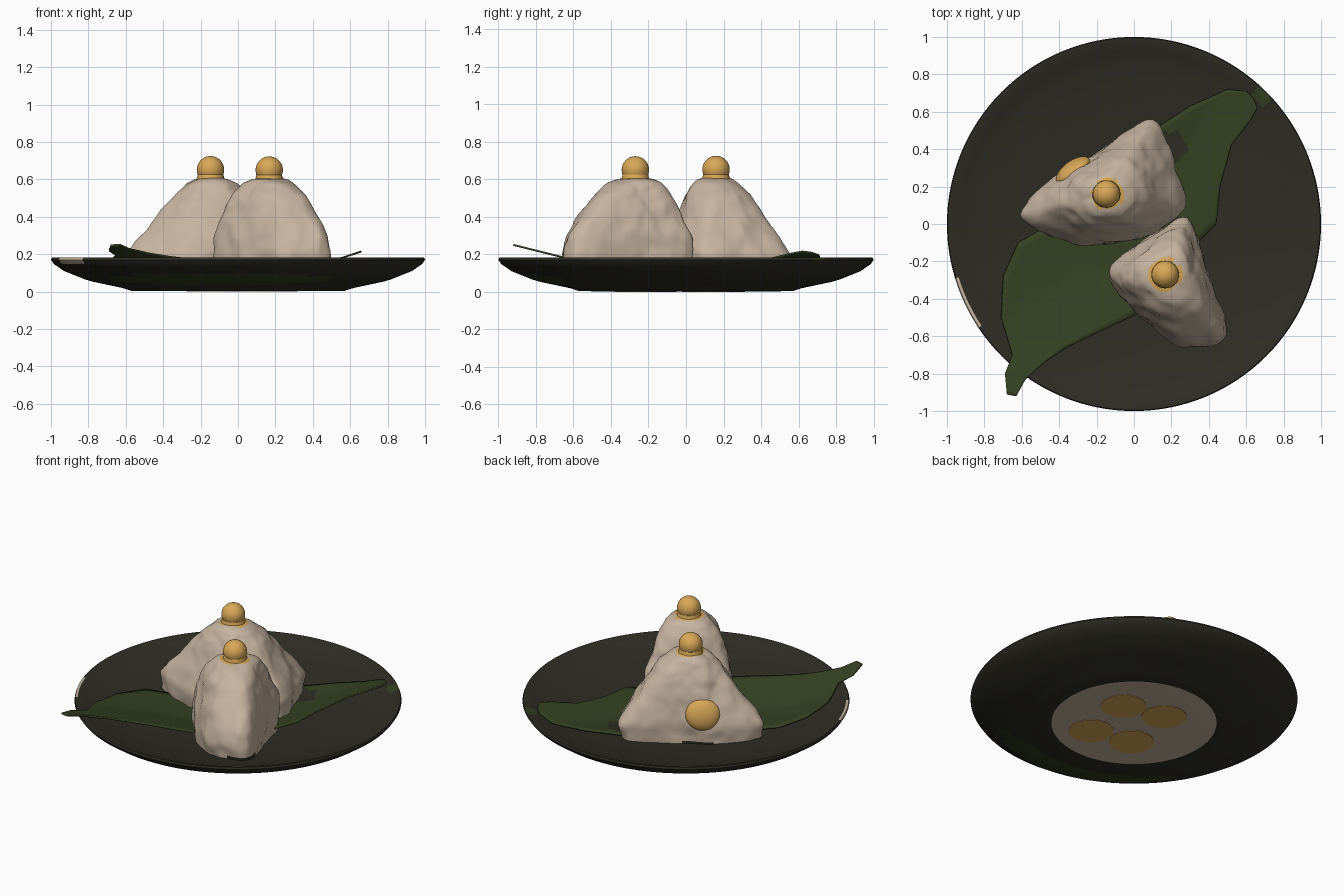
import bpy, bmesh, math
from mathutils import Vector, noise

if "Cube" in bpy.data.objects:
    bpy.data.objects.remove(bpy.data.objects["Cube"])


def material(name, rgb):
    lin = [((c / 255 + 0.055) / 1.055) ** 2.4 for c in rgb]
    m = bpy.data.materials.new(name)
    m.diffuse_color = (*lin, 1)
    m.use_nodes = True
    m.node_tree.nodes["Principled BSDF"].inputs["Base Color"].default_value = m.diffuse_color
    return m


RICE = material("rice_cream", (198, 180, 160))
GOLD = material("golden_yellow", (216, 168, 87))
LEAF = material("leaf_green", (52, 65, 34))
DISH = material("dark_stoneware", (46, 45, 36))


def make(name, verts, faces, mats, angle=40):
    me = bpy.data.meshes.new(name)
    me.from_pydata(verts, [], faces)
    for m in mats:
        me.materials.append(m)
    ob = bpy.data.objects.new(name, me)
    bpy.context.collection.objects.link(ob)
    bm = bmesh.new()
    bm.from_mesh(me)
    bmesh.ops.recalc_face_normals(bm, faces=bm.faces)
    bm.to_mesh(me)
    bm.free()
    bpy.ops.object.select_all(action='DESELECT')
    ob.select_set(True)
    bpy.context.view_layer.objects.active = ob
    bpy.ops.object.shade_smooth_by_angle(angle=math.radians(angle))
    return ob


def loft(rings):
    """Join closed rings; cap both ends with fans."""
    n = len(rings[0])
    verts = [p for r in rings for p in r]
    faces = []
    for k in range(len(rings) - 1):
        for i in range(n):
            j = (i + 1) % n
            faces.append((k * n + i, k * n + j, (k + 1) * n + j, (k + 1) * n + i))
    for start in (0, (len(rings) - 1) * n):
        c = sum((Vector(verts[start + i]) for i in range(n)), Vector()) / n
        verts.append(tuple(c))
        faces += [(start + i, start + (i + 1) % n, len(verts) - 1) for i in range(n)]
    return verts, faces


def lathe(profile, cx=0, cy=0, seg=32):
    return loft([[(cx + r * math.cos(i * math.tau / seg), cy + r * math.sin(i * math.tau / seg), z)
                  for i in range(seg)] for r, z in profile])


def lerp_table(table, t):
    for (a, va), (b, vb) in zip(table, table[1:]):
        if t <= b:
            return va + (vb - va) * max(0, (t - a) / (b - a))
    return table[-1][1]


# Plate: shallow round dish, lathe profile from underside to inside
INNER = [(0, 0.065), (0.3, 0.068), (0.5, 0.085), (0.7, 0.115), (0.85, 0.14), (0.93, 0.162), (0.98, 0.182)]
OUTER = [(0.57, 0.004), (0.62, 0.02), (0.8, 0.058), (0.93, 0.11), (0.985, 0.148), (1.0, 0.17)]
profile = [(0.25, 0.003), (0.505, 0.003)]
profile += [(r, lerp_table(OUTER, r)) for r in
            (0.57, 0.62, 0.66, 0.7, 0.74, 0.78, 0.82, 0.86, 0.9, 0.93, 0.96, 0.985, 1.0)]
profile += [(0.995, 0.182)] + INNER[:0:-1]
plate = make("plate", *lathe(profile, seg=128), [DISH, RICE, LEAF])
for f in plate.data.polygons:
    c = f.center
    r = math.hypot(c.x, c.y)
    ang = math.degrees(math.atan2(c.y, c.x)) % 360
    if (r < 0.506 and c.z < 0.01) or (r > 0.985 and c.z > 0.15 and 198 < ang < 215):
        f.material_index = 1        # pale disc under the foot, pale smear on the rim
    elif (f.normal.z < 0 and c.y < 0 and r > 0.6
          and ((c.x + 0.1) / 0.6) ** 2 + ((c.z - 0.068) / 0.034) ** 2 < 1):
        f.material_index = 2        # green stain on the front underside
    elif f.normal.z > 0 and r > 0.94 and 41 < ang < 49:
        f.material_index = 2        # green mark on the rim beyond the leaf

# Four golden spots on the underside, placed along the two diagonals
for a, b in ((-.045, .21), (-.035, -.23), (.19, .06), (-.27, -.075)):
    make("underside_spot", *lathe([(.138, 0), (.138, .005)], (b - a) * .707, (a + b) * .707), [GOLD])

# Leaf: strip across the plate with both ends lifted
UPPER = [(-.68, -.91), (-.69, -.8), (-.65, -.7), (-.71, -.5), (-.70, -.28), (-.62, -.1), (-.45, 0),
         (-.2, .25), (.05, .47), (.3, .63), (.5, .72), (.6, .71), (.64, .67)]
LOWER = [(-.63, -.92), (-.58, -.83), (-.48, -.74), (-.36, -.66), (-.15, -.56), (0, -.49), (.15, -.4),
         (.32, -.12), (.44, .0), (.46, .2), (.52, .42), (.62, .55), (.66, .62)]


def leaf_height(x, y):
    base = lerp_table(INNER, math.hypot(x, y)) + 0.012
    return max(base, 0.25 - 0.25 * (y + 0.92), 0.215 - 0.33 * (0.66 - x))


COLS, SUB = 16, 5
rows = []
for k in range((len(UPPER) - 1) * SUB + 1):
    i = min(k // SUB, len(UPPER) - 2)
    t = k / SUB - i
    u = Vector(UPPER[i]).lerp(Vector(UPPER[i + 1]), t)
    w = Vector(LOWER[i]).lerp(Vector(LOWER[i + 1]), t)
    rows.append([u.lerp(w, c / COLS) for c in range(COLS + 1)])
verts = [(p.x, p.y, leaf_height(p.x, p.y)) for row in rows for p in row]
W = COLS + 1
faces = [(k * W + c, k * W + c + 1, (k + 1) * W + c + 1, (k + 1) * W + c)
         for k in range(len(rows) - 1) for c in range(COLS)]
leaf = make("leaf", verts, faces, [LEAF, DISH])
for f in leaf.data.polygons:        # dark patch beside the back rice ball
    if math.hypot(f.center.x - .19, f.center.y - .41) < .085:
        f.material_index = 1
sol = leaf.modifiers.new("thickness", 'SOLIDIFY')
sol.thickness = 0.01
sol.offset = 0


# Rice balls: rounded footprint lofted to a blunt, lumpy peak
def rice_ball(name, foot, apex, table, top, dark):
    pts = [Vector(p) for p in foot]
    for it in range(4):             # corner cutting
        q = 0.18 if it == 0 else 0.25
        pts = [a.lerp(b, s) for a, b in zip(pts, pts[1:] + pts[:1]) for s in (q, 1 - q)]
    ax = Vector(apex)
    far = max((p - ax).length for p in pts)
    rings = []
    steps = 34
    for k in range(steps + 1):
        z = 0.07 + (top - 0.07) * math.sin(k / steps * math.pi / 2)
        s = max(lerp_table(table, z), 0.02)
        ring = []
        for p in pts:
            d = p - ax
            e = s ** max(0.5, d.length / far)   # short sides rise more steeply
            v = Vector((ax.x + d.x * e, ax.y + d.y * e, z))
            out = Vector((d.x, d.y, 0)).normalized()
            n = noise.noise(v * 9) * 0.016 + noise.noise(v * 20) * 0.006
            ring.append(tuple(v + out * n * min(1, s * 3)))
        rings.append(ring)
    ob = make(name, *loft(rings), [RICE, GOLD, DISH], 60)
    for f in ob.data.polygons:
        c = f.center
        if c.z > 0.5 and math.hypot(c.x - ax.x, c.y - ax.y) < 0.085:
            f.material_index = 1    # golden stain round the topping
        elif c.z < dark[2] and math.hypot(c.x - dark[0], c.y - dark[1]) < 0.1:
            f.material_index = 2    # dark mark at the foot


rice_ball("back_rice_ball",
          [(-.63, .02), (-.58, .12), (-.42, .265), (-.2, .38), (.06, .57), (.13, .54), (.22, .33), (.3, .09),
           (.1, -.07), (-.3, -.13)],
          (-.14, .16),
          [(.07, .96), (.2, 1), (.28, .86), (.38, .67), (.52, .42), (.58, .26), (.6, .16), (.615, .02)], .615,
          (-.31, .32, .1))
rice_ball("front_rice_ball",
          [(.27, .06), (.32, 0), (.38, -.22), (.52, -.58), (.46, -.65), (.24, -.67), (-.04, -.43), (-.18, -.24)],
          (.17, -.27),
          [(.07, .95), (.2, 1), (.3, .94), (.4, .76), (.52, .52), (.58, .32), (.6, .18), (.61, .02)], .61,
          (.45, -.6, .15))


# Golden round toppings on short collars, plus the filling bulging from the back face
def ellipsoid(name, loc, scale, turn=(0, 0, 0)):
    bpy.ops.mesh.primitive_uv_sphere_add(segments=32, ring_count=20, location=loc, rotation=turn)
    ob = bpy.context.object
    ob.name = name
    ob.scale = scale
    ob.data.materials.append(GOLD)
    bpy.ops.object.shade_smooth()


for side, x, y, z in (("back", -.147, .16, .652), ("front", .167, -.27, .65)):
    ellipsoid(side + "_topping", (x, y, z), (.073, .073, .073))
    make(side + "_collar", *lathe([(.08, z - .08), (.075, z - .05), (.068, z - .025)], x, y), [GOLD])
ellipsoid("back_filling", (-.325, .285, .27), (.107, .05, .1), (.2, 0, math.atan2(.5, .68)))
